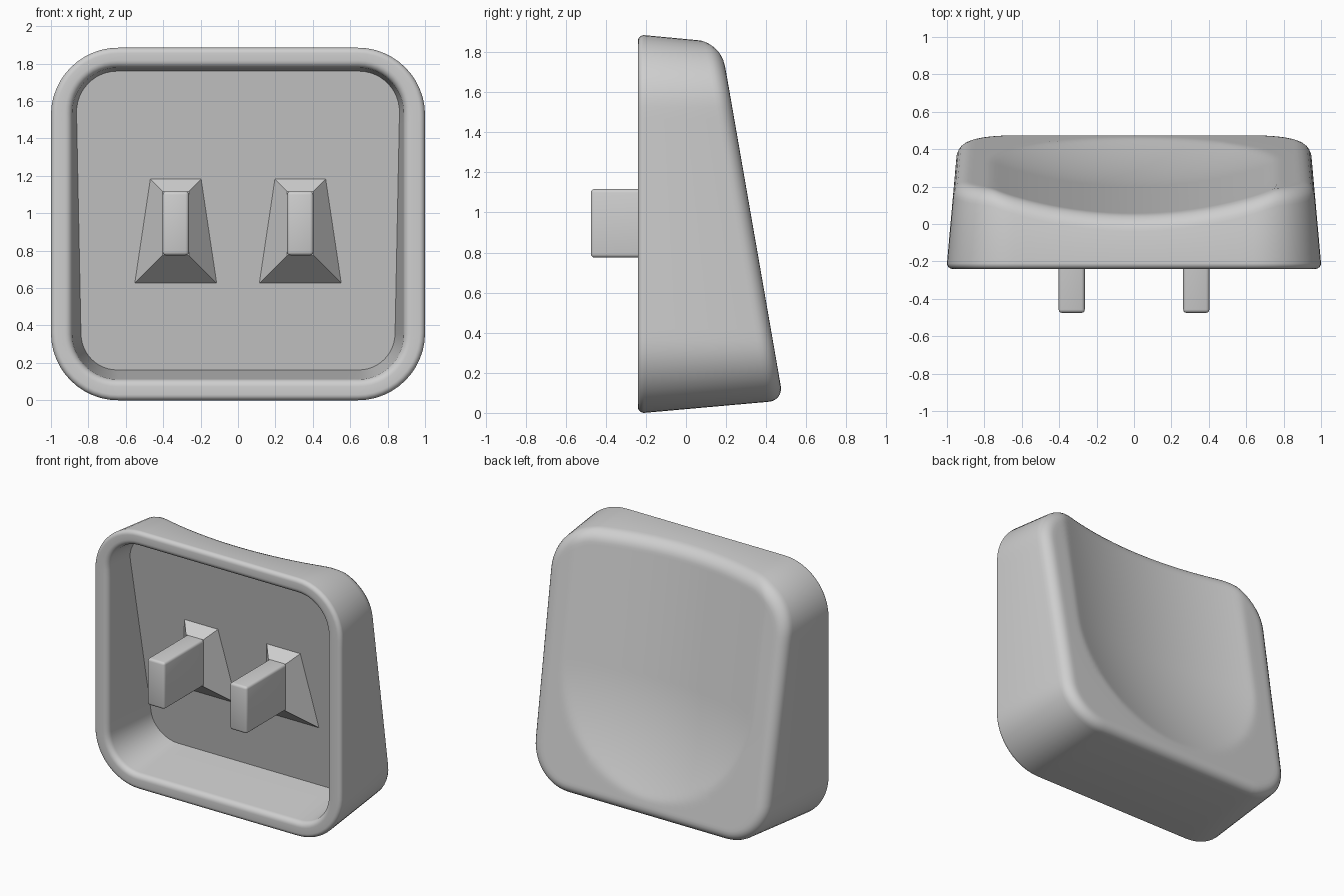
import bpy, bmesh
from math import sin, cos, pi, sqrt, hypot
from mathutils import Vector

cube = bpy.data.objects.get("Cube")
if cube:
    bpy.data.objects.remove(cube)

GREY = (0.62, 0.62, 0.62, 1)
mat = bpy.data.materials.new("grey plastic")
mat.use_nodes = True
mat.diffuse_color = GREY
mat.node_tree.nodes["Principled BSDF"].inputs["Base Color"].default_value = GREY

FRONT = -0.24          # plane of the open rim
CORNER_STEPS, SIDE_STEPS, ARC_STEPS, DISH_RINGS = 12, 20, 6, 44


def finish(name, bm, angle=35):
    bmesh.ops.recalc_face_normals(bm, faces=bm.faces)
    mesh = bpy.data.meshes.new(name)
    bm.to_mesh(mesh)
    bm.free()
    obj = bpy.data.objects.new(name, mesh)
    bpy.context.collection.objects.link(obj)
    mesh.materials.append(mat)
    bpy.ops.object.select_all(action='DESELECT')
    obj.select_set(True)
    bpy.context.view_layer.objects.active = obj
    bpy.ops.object.shade_smooth_by_angle(angle=angle * pi / 180)


def outline(hx, hz, r, cz):
    """Rounded rectangle as (point, inward normal) pairs in x, z."""
    pts = []
    centres = [(hx - r, hz - r), (r - hx, hz - r), (r - hx, r - hz), (hx - r, r - hz)]
    for q, (cx, c) in enumerate(centres):
        for k in range(CORNER_STEPS + 1):
            a = (q + k / CORNER_STEPS) * pi / 2
            n = Vector((cos(a), sin(a)))
            pts.append((Vector((cx, c + cz)) + n * r, -n))
        # straight run to the next corner
        a, n = pts[-1]
        b = Vector(centres[(q + 1) % 4]) + Vector((0, cz)) - n * r
        pts += [(a.lerp(b, k / SIDE_STEPS), n) for k in range(1, SIDE_STEPS)]
    return pts


def top_surface(x, z):
    """Sloping back face with a scooped dish that ends in a round bowl."""
    r = abs(x) if z > 0.95 else hypot(x, 0.95 - z)
    radius, depth = 2.29, 0.13
    s = sqrt(max(radius ** 2 - r * r, 0)) - (radius - depth)
    dish = (s + sqrt(s * s + 0.00003)) / 2
    return 0.19 + 0.174 * (1.76 - z) - dish


def floor_y(z):
    return 0.05 + 0.174 * (1.185 - z)


outer = outline(1.0, 0.9425, 0.36, 0.9425)
inner = outline(0.885, 0.832, 0.24, 0.945)
arc = [k / ARC_STEPS * pi / 2 for k in range(ARC_STEPS + 1)]


def ring(base, place):
    return [place(p, n) for p, n in base]


def at(p, n, inset, y):
    q = p + n * inset
    return Vector((q.x, y, q.y))


def cavity_floor(p, n):
    y = 0
    for _ in range(5):
        v = at(p, n, 0.115 * (y + 0.2), y)
        y = floor_y(v.z)
    return Vector((v.x, y, v.z))


def back_edge(a, r=0.08):
    def place(p, n):
        y = 0.2
        for _ in range(8):
            v = at(p, n, 0.085 * (y - FRONT) + r * (1 - cos(a)), 0)
            y = top_surface(v.x, v.z) - r
        return Vector((v.x, y + r * sin(a), v.z))
    return place


# Shell: cavity floor, inner wall, rounded rim, outer wall, rounded back edge
rings = [ring(inner, cavity_floor)]
for a in arc:
    rings.append(ring(inner, lambda p, n: at(p, n, -0.04 * (1 - cos(a)), FRONT + 0.04 * (1 - sin(a)))))
for a in reversed(arc):
    rings.append(ring(outer, lambda p, n: at(p, n, 0.03 * (1 - cos(a)), FRONT + 0.03 * (1 - sin(a)))))
for a in arc:
    rings.append(ring(outer, back_edge(a)))

# Dished back: rings shrinking to the middle
edge = rings[-1]
MID_Z = 0.9425
for k in range(1, DISH_RINGS):
    s = 1 - k / DISH_RINGS
    row = []
    for v in edge:
        x, z = v.x * s, MID_Z + (v.z - MID_Z) * s
        row.append(Vector((x, top_surface(x, z), z)))
    rings.append(row)

bm = bmesh.new()
loops = [[bm.verts.new(v) for v in row] for row in rings]
count = len(outer)
for lo, hi in zip(loops, loops[1:]):
    for i in range(count):
        j = (i + 1) % count
        bm.faces.new((lo[i], lo[j], hi[j], hi[i]))
centre = bm.verts.new((0, top_surface(0, MID_Z), MID_Z))
for i in range(count):
    bm.faces.new((loops[-1][i], loops[-1][(i + 1) % count], centre))
bm.faces.new(loops[0])
finish("cap_shell", bm)

# Two mounting pegs on flared pedestals
HALF, LOW, HIGH, ROOT, TIP = 0.07, 0.775, 1.117, -0.025, -0.475
for side, cx in (("right", -0.333), ("left", 0.333)):
    bm = bmesh.new()
    bmesh.ops.create_cube(bm, size=1)
    for v in bm.verts:
        v.co = (cx + v.co.x * 2 * HALF,
                TIP if v.co.y < 0 else ROOT + 0.03,
                LOW if v.co.z < 0 else HIGH)
    edges = [e for e in bm.edges if any(v.co.y < -0.4 for v in e.verts)]
    bmesh.ops.bevel(bm, geom=edges, offset=0.018, segments=3, profile=0.5, affect='EDGES')
    finish(side + "_peg", bm)

    bm = bmesh.new()
    bmesh.ops.create_cube(bm, size=1)
    for v in bm.verts:
        sx, up = (1 if v.co.x > 0 else -1), v.co.z > 0
        flare = 0 if v.co.y < 0 else (0.068 if up else 0.152)
        z = HIGH + flare if up else LOW - flare
        y = ROOT if v.co.y < 0 else floor_y(z) + 0.003
        v.co = (cx + sx * (HALF + flare), y, z)
    finish(side + "_pedestal", bm, 10)
